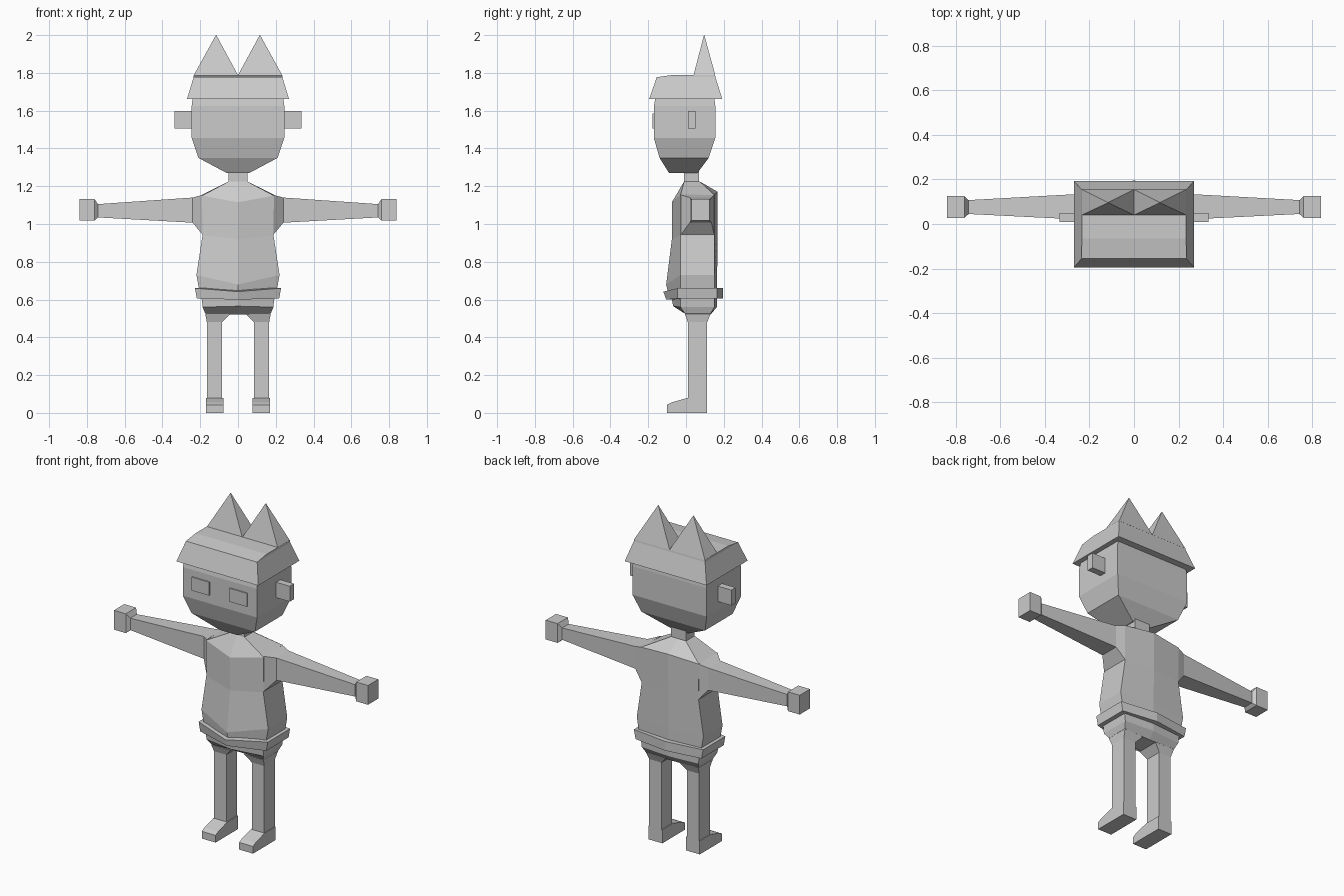
import bpy
import bmesh

cube = bpy.data.objects.get("Cube")
if cube:
    bpy.data.objects.remove(cube, do_unlink=True)

grey = bpy.data.materials.new("light grey")
grey.use_nodes = True
COLOUR = (0.6, 0.6, 0.6, 1)
grey.diffuse_color = COLOUR
grey.node_tree.nodes["Principled BSDF"].inputs["Base Color"].default_value = COLOUR


def loft(name, rings, side=1):
    """Join rings of points into a closed solid; side -1 mirrors it in x."""
    bm = bmesh.new()
    loops = [[bm.verts.new((x * side, y, z)) for x, y, z in r] for r in rings]
    n = len(loops[0])
    for a, b in zip(loops, loops[1:]):
        for i in range(n):
            j = (i + 1) % n
            bm.faces.new((a[i], a[j], b[j], b[i]))
    bm.faces.new(loops[0][::-1])
    bm.faces.new(loops[-1])
    bmesh.ops.recalc_face_normals(bm, faces=bm.faces)
    mesh = bpy.data.meshes.new(name)
    bm.to_mesh(mesh)
    bm.free()
    mesh.materials.append(grey)
    obj = bpy.data.objects.new(name, mesh)
    bpy.context.collection.objects.link(obj)
    return obj


def rect(x0, x1, y0, y1, z):
    """Level rectangle."""
    return [(x0, y0, z), (x1, y0, z), (x1, y1, z), (x0, y1, z)]


def upright(x, y0, y1, z0, z1):
    """Upright rectangle facing along x."""
    return [(x, y0, z0), (x, y1, z0), (x, y1, z1), (x, y0, z1)]


def body_ring(hx, front, side_front, side_back, back):
    """Six-sided body section; each argument after hx is a (y, z) pair."""
    return [(0, *front), (hx, *side_front), (hx, *side_back),
            (0, *back), (-hx, *side_back), (-hx, *side_front)]


def box(name, x0, x1, y0, y1, z0, z1, side=1):
    return loft(name, [rect(x0, x1, y0, y1, z0), rect(x0, x1, y0, y1, z1)], side)


# Head: tapered chin, straight sides
loft("head", [rect(-hx, hx, y0, y1, z) for hx, y0, y1, z in (
    (.06, -.09, .06, 1.27), (.21, -.14, .12, 1.35), (.245, -.17, .155, 1.455),
    (.245, -.17, .155, 1.625), (.24, -.162, .15, 1.667))])
box("neck", -.05, .05, -.01, .07, 1.19, 1.3)

# Cap with two pointed peaks
loft("cap", [rect(-hx, hx, y0, y1, z) for hx, y0, y1, z in (
    (.27, -.195, .192, 1.662), (.235, -.155, .156, 1.777), (.234, -.065, .154, 1.79))])

# Torso with a centre ridge on chest and back
loft("torso", [
    body_ring(.20, (-.09, .62), (-.03, .62), (.15, .62), (.165, .62)),
    body_ring(.22, (-.105, .68), (-.03, .73), (.15, .73), (.165, .73)),
    body_ring(.188, (-.075, .92), (-.03, .94), (.15, .94), (.167, .94)),
    body_ring(.19, (-.075, 1.115), (-.03, 1.15), (.15, 1.155), (.168, 1.17)),
    body_ring(.05, (-.01, 1.225), (-.01, 1.225), (.073, 1.225), (.073, 1.225))])

# Belt
loft("belt", [
    body_ring(.218, (-.105, .6), (-.045, .605), (.165, .605), (.195, .605)),
    body_ring(.228, (-.12, .642), (-.045, .66), (.165, .66), (.195, .66))])

# Hips narrowing to the crotch
loft("hips", [
    body_ring(.173, (.01, .52), (-.005, .525), (.13, .525), (.13, .52)),
    body_ring(.187, (-.068, .565), (-.03, .56), (.15, .56), (.163, .56)),
    body_ring(.195, (-.08, .625), (-.03, .625), (.15, .625), (.166, .625))])

for word, s in (("left", 1), ("right", -1)):
    # Peak of the cap
    apex = [(.116 + a * .001, .096 + b * .001, 2.0)
            for a, b in ((-1, -1), (1, -1), (1, 1), (-1, 1))]
    loft(word + "_cap_peak", [rect(0, .234, .04, .155, 1.788), apex], s)

    # Ear and eye plate
    box(word + "_ear", .23, .335, .01, .05, 1.505, 1.597, s)
    box(word + "_eye", .067, .183, -.177, -.168, 1.505, 1.585, s)

    # Shoulder, arm and hand
    loft(word + "_arm", [
        upright(.185, -.03, .15, .94, 1.155), upright(.24, .02, .135, 1.007, 1.14),
        upright(.745, .045, .107, 1.035, 1.105)], s)
    loft(word + "_hand", [
        upright(.742, .045, .107, 1.035, 1.105), upright(.76, .028, .125, 1.018, 1.133),
        upright(.838, .028, .125, 1.018, 1.133)], s)

    # Leg, flaring into the hip
    loft(word + "_leg", [
        rect(.084, .165, .01, .112, .0), rect(.084, .165, .01, .112, .48),
        rect(.042, .173, -.006, .13, .524)], s)

    # Foot, a side profile given width
    profile = ((.112, 0), (-.1, 0), (-.1, .043), (-.075, .056), (.01, .08), (.112, .08))
    loft(word + "_foot", [[(x, y, z) for y, z in profile] for x in (.078, .169)], s)
